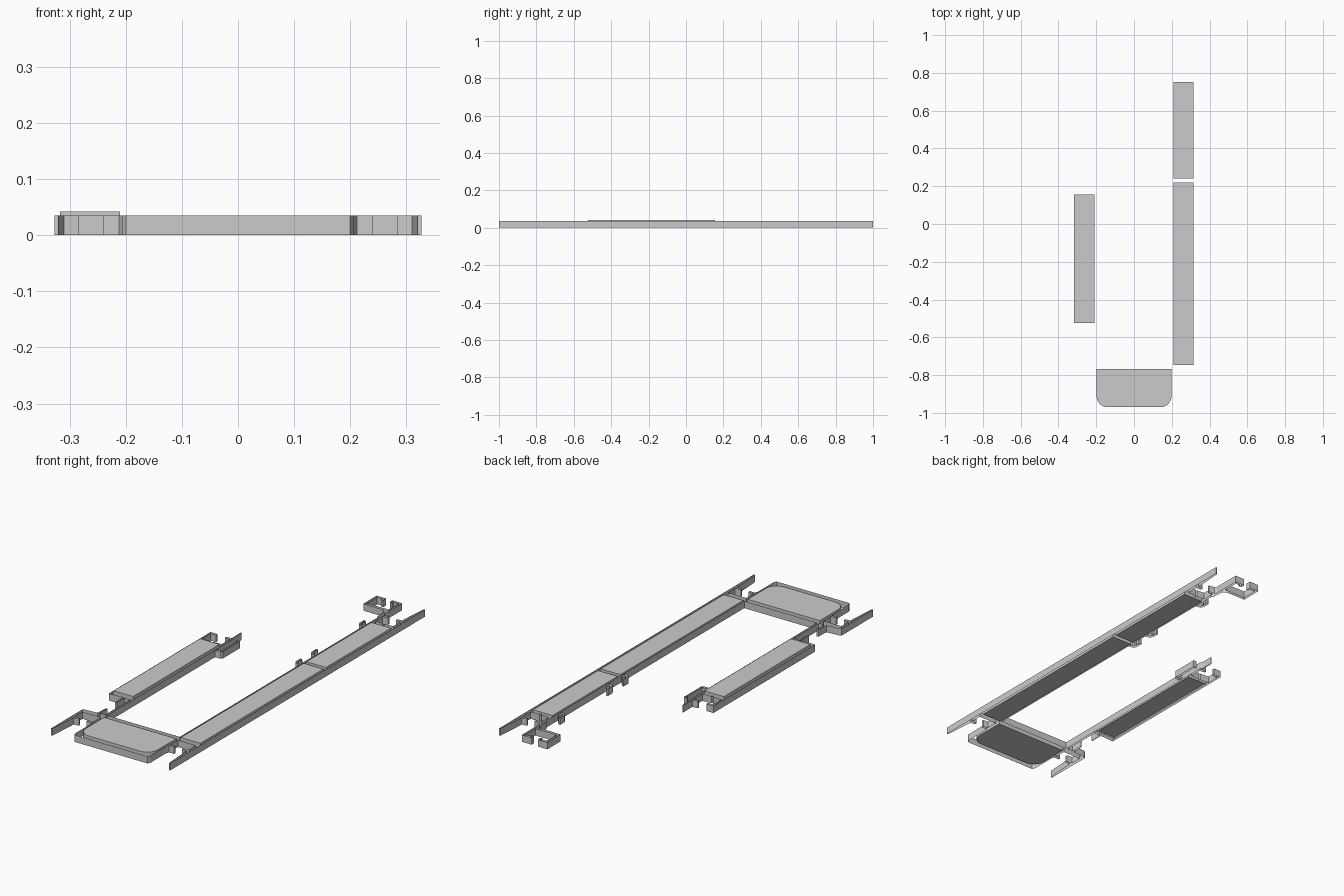
import bpy, math

H = 0.035  # height of the extrusion


def make(name, verts, faces):
    me = bpy.data.meshes.new(name)
    me.from_pydata(verts, [], faces)
    me.update()
    ob = bpy.data.objects.new(name, me)
    bpy.context.collection.objects.link(ob)
    return ob


def sheet(name, pts, closed=False, caps=False, z0=0.0):
    """Extrude a flat path upward; caps close it into a block."""
    n = len(pts)
    verts = [(x, y, z0) for x, y in pts] + [(x, y, z0 + H) for x, y in pts]
    faces = [(i, (i + 1) % n, n + (i + 1) % n, n + i) for i in range(n if closed else n - 1)]
    if caps:
        faces += [tuple(reversed(range(n))), tuple(range(n, 2 * n))]
    return make(name, verts, faces)


def rect(x0, x1, y0, y1):
    return [(x0, y0), (x1, y0), (x1, y1), (x0, y1)]


def tray(x0, x1, y0, y1, r):
    """Rectangle with its two lower corners rounded."""
    pts = [(x1, y1), (x0, y1)]
    for cx, a0 in ((x0 + r, 180), (x1 - r, 270)):
        for k in range(9):
            a = math.radians(a0 + 90 * k / 8)
            pts.append((cx + r * math.cos(a), y0 + r + r * math.sin(a)))
    return pts


# Lower pocket with two inward lips and a tapering outer fin
pocket = [(.2, -.997), (.207, -.985), (.207, -.86), (.212, -.845), (.24, -.845), (.24, -.835),
          (.212, -.832), (.212, -.775), (.312, -.775), (.312, -.832), (.283, -.835), (.283, -.845),
          (.31, -.848), (.312, -.88), (.32, -1), (.327, -1)]

# Upper pocket and clip at the head of the long leg
head = [(.327, 1), (.32, 1), (.312, .9), (.31, .848), (.283, .845), (.283, .835), (.312, .832),
        (.312, .775), (.265, .772), (.26, .765), (.255, .772), (.212, .775), (.212, .832),
        (.24, .835), (.24, .845), (.208, .848), (.203, .86), (.203, .998), (.15, .998), (.15, .98),
        (.165, .975), (.165, .986), (.192, .986), (.192, .908), (.075, .908), (.075, .986),
        (.105, .986), (.105, .975), (.115, .975), (.115, .998), (.063, .998), (.063, .895),
        (.17, .893), (.188, .88), (.193, .82), (.2, .81)]

# Small curled hooks along the inner face of the long leg
leg_inner = [(.2, .81)]
for y in (.697, .322, .197):
    leg_inner += [(.2, y + .013), (.192, y + .013), (.178, y + .02), (.176, y + .032),
                  (.186, y + .036), (.186, y + .042), (.176, y + .045), (.175, y + .055),
                  (.166, y + .055), (.166, y + .02), (.173, y + .006), (.192, y), (.2, y)]
leg_inner += [(.2, -.743), (-.2, -.743)]

# Short leg: side hook, top channel, outer face, stub and neck
short = [(-.2, -.743), (-.2, .105), (-.17, .107), (-.163, .115), (-.163, .25), (-.18, .25),
         (-.18, .24), (-.172, .24), (-.172, .12), (-.2, .118), (-.2, .25), (-.207, .27),
         (-.207, .325), (-.212, .325), (-.212, .252), (-.24, .25), (-.24, .24), (-.212, .238),
         (-.212, .175), (-.26, .172), (-.265, .165), (-.27, .172), (-.318, .175), (-.318, .238),
         (-.288, .24), (-.288, .252), (-.327, .252), (-.327, -.547), (-.315, -.547), (-.25, -.543),
         (-.25, -.608), (-.243, -.604), (-.243, -.545), (-.21, -.545), (-.21, -.742),
         (-.24, -.742), (-.24, -.682), (-.248, -.686), (-.25, -.745), (-.315, -.75),
         (-.327, -.755), (-.327, -1)]

sheet("right_pocket", pocket)
sheet("left_pocket", [(-x, y) for x, y in reversed(pocket)])
sheet("outer_wall", [(.327, -1), (.327, 1)])
sheet("head_clip", head)
sheet("inner_wall_hooks", leg_inner)
sheet("short_leg_wall", short)
sheet("bottom_wall", [(-.2, -.997), (.2, -.997)])

# Hollow chambers, each holding an inset filler block
g = 0.002
chambers = [("upper", (.206, .317, .239, .753), 0),
            ("lower", (.206, .317, -.748, .221), 0),
            ("short_leg", (-.319, -.208, -.525, .157), .007)]
for name, (x0, x1, y0, y1), z in chambers:
    sheet(name + "_chamber", rect(x0, x1, y0, y1), True)
    sheet(name + "_filler", rect(x0 + g, x1 - g, y0 + g, y1 - g), True, True, z)
sheet("bottom_chamber", tray(-.2, .2, -.972, -.766, .06), True)
sheet("bottom_filler", tray(-.198, .198, -.97, -.768, .058), True, True)
